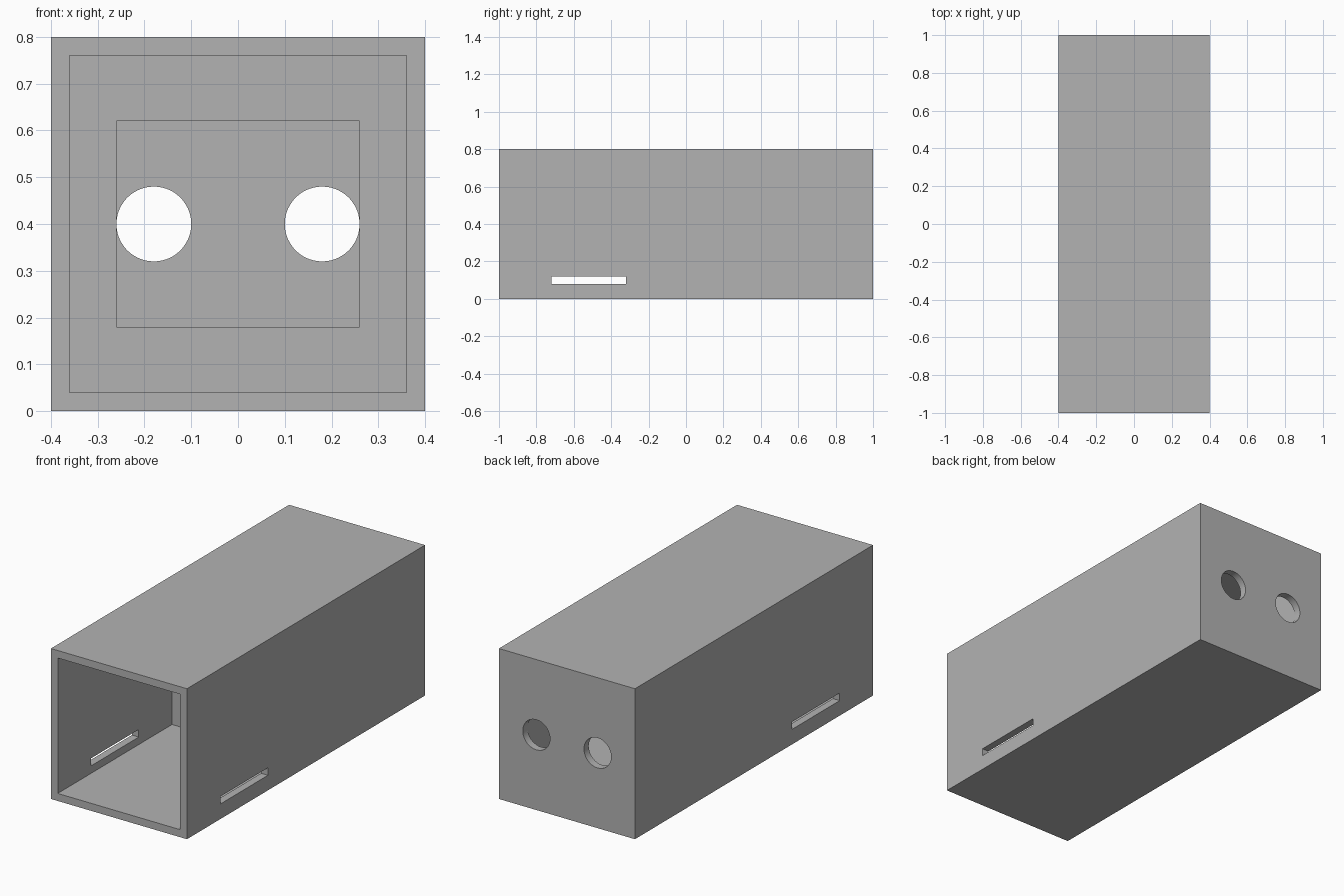
import bpy
from math import pi

if "Cube" in bpy.data.objects:
    bpy.data.objects.remove(bpy.data.objects["Cube"], do_unlink=True)


def make_material(name, colour):
    mat = bpy.data.materials.new(name)
    mat.use_nodes = True
    mat.diffuse_color = colour
    mat.node_tree.nodes["Principled BSDF"].inputs["Base Color"].default_value = colour
    return mat


def box(name, low, high):
    """Box between two opposite corners."""
    centre = [(a + b) / 2 for a, b in zip(low, high)]
    bpy.ops.mesh.primitive_cube_add(size=1, location=centre)
    obj = bpy.context.object
    obj.name = name
    obj.scale = [b - a for a, b in zip(low, high)]
    bpy.ops.object.transform_apply(location=True, rotation=True, scale=True)
    return obj


def cut(target, cutter):
    """Subtract the cutter and remove it."""
    mod = target.modifiers.new("cut", "BOOLEAN")
    mod.operation = "DIFFERENCE"
    mod.solver = "EXACT"
    mod.object = cutter
    bpy.context.view_layer.objects.active = target
    bpy.ops.object.modifier_apply(modifier=mod.name)
    bpy.data.objects.remove(cutter, do_unlink=True)


WALL = 0.04
STEP_Y = -0.04

# Outer housing
housing = box("housing", (-0.4, -1, 0), (0.4, 1, 0.8))

# Wide front chamber, then the narrower rear chamber
cut(housing, box("front_chamber", (-0.36, -1.1, WALL), (0.36, STEP_Y, 0.76)))
cut(housing, box("rear_chamber", (-0.26, STEP_Y - 0.1, 0.18), (0.26, 1 - WALL, 0.62)))

# Slot through both side walls
cut(housing, box("side_slot", (-0.5, -0.72, 0.08), (0.5, -0.32, 0.12)))

# Two round holes in the back wall
for side in (-1, 1):
    bpy.ops.mesh.primitive_cylinder_add(vertices=64, radius=0.08, depth=0.2,
                                        location=(side * 0.18, 1, 0.4))
    hole = bpy.context.object
    hole.rotation_euler = (pi / 2, pi / 64, 0)
    bpy.ops.object.transform_apply(location=True, rotation=True, scale=True)
    cut(housing, hole)

# Plain grey finish, round hole walls smooth
housing.data.materials.clear()
housing.data.materials.append(make_material("grey", (0.45, 0.45, 0.45, 1)))
bpy.ops.object.select_all(action="DESELECT")
housing.select_set(True)
bpy.context.view_layer.objects.active = housing
bpy.ops.object.shade_smooth_by_angle(angle=pi / 6)
